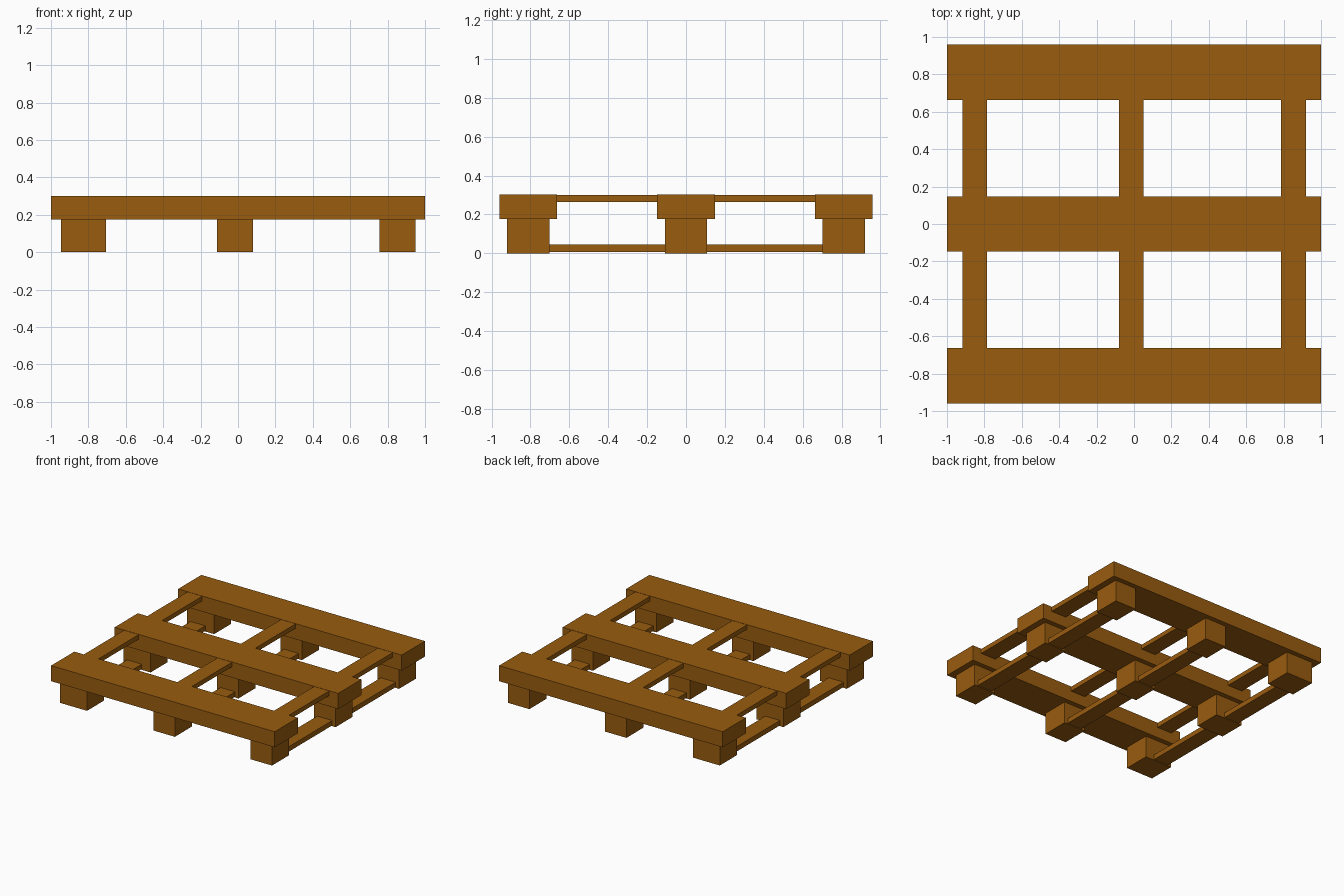
import bpy

if "Cube" in bpy.data.objects:
    bpy.data.objects.remove(bpy.data.objects["Cube"])

wood = bpy.data.materials.new("brown_wood")
wood.diffuse_color = (0.32, 0.107, 0.0045, 1.0)
wood.use_nodes = True
wood.node_tree.nodes["Principled BSDF"].inputs["Base Color"].default_value = wood.diffuse_color


def box(name, x, y, z):
    """Axis-aligned box from (min, max) ranges."""
    bpy.ops.mesh.primitive_cube_add(size=1, location=[(r[0] + r[1]) / 2 for r in (x, y, z)])
    ob = bpy.context.object
    ob.name = name
    ob.scale = [r[1] - r[0] for r in (x, y, z)]
    bpy.ops.object.transform_apply(location=False, rotation=False, scale=True)
    ob.data.materials.append(wood)
    return ob


ROWS = {"front": -0.812, "middle": 0.0, "back": 0.812}
BLOCK_X = {"left": (-0.947, -0.706), "centre": (-0.112, 0.08), "right": (0.757, 0.949)}
BAR_X = {"left": (-0.917, -0.785), "centre": (-0.08, 0.05), "right": (0.785, 0.919)}

# Thick deck planks with a row of feet under each
for row, y in ROWS.items():
    box(f"{row}_deck_plank", (-1, 1), (y - 0.148, y + 0.148), (0.176, 0.302))
    for side, x in BLOCK_X.items():
        box(f"{row}_{side}_foot_block", x, (y - 0.109, y + 0.109), (0, 0.176))

# Thin bars running front to back: one set in the deck, one between the feet
for side, x in BAR_X.items():
    for (ya, yb), part in (((-0.812, 0.0), "front"), ((0.0, 0.812), "back")):
        box(f"{part}_{side}_deck_bar", x, (ya + 0.1, yb - 0.1), (0.263, 0.300))
        box(f"{part}_{side}_ground_bar", x, (ya + 0.08, yb - 0.08), (0.006, 0.046))
